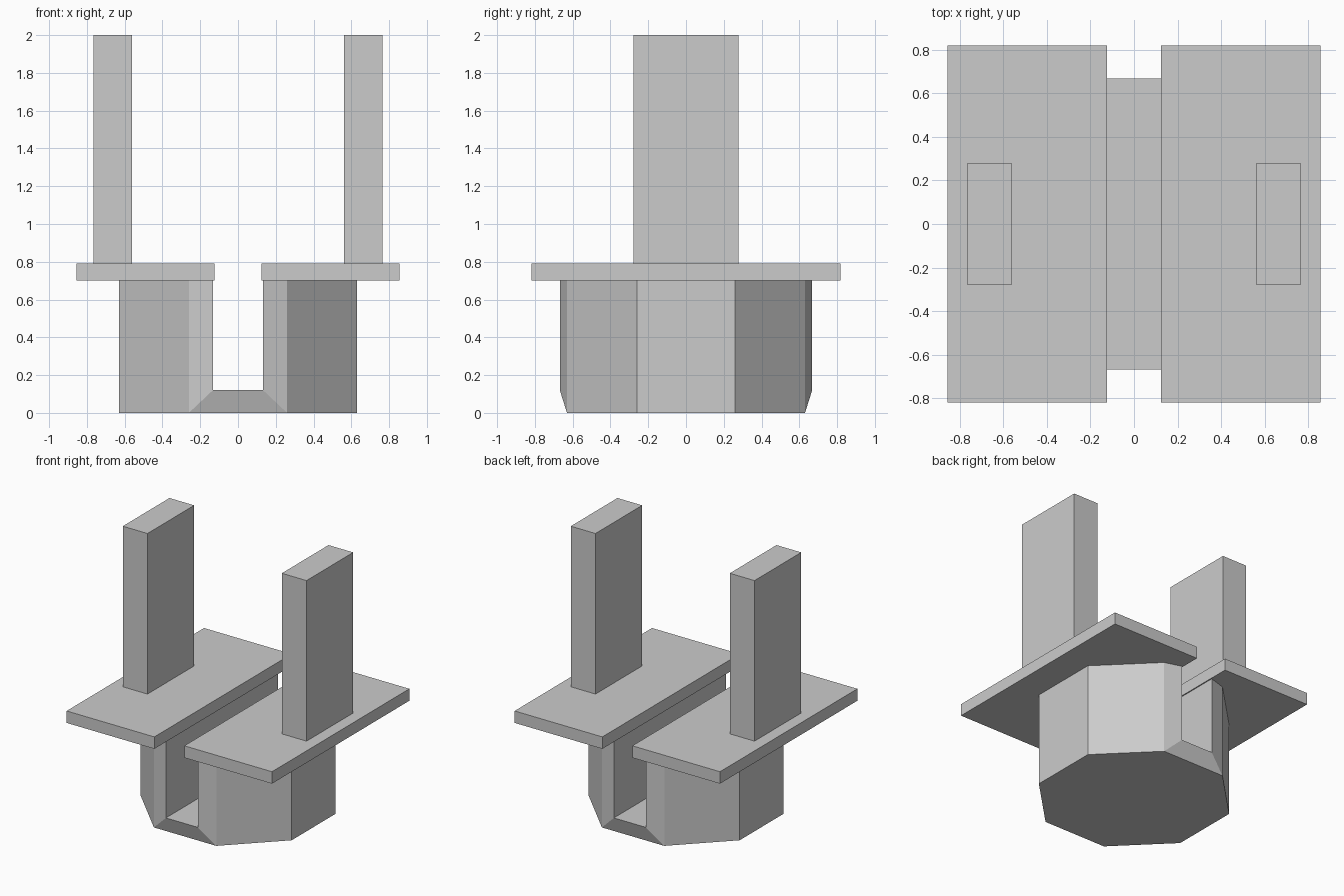
import bpy, bmesh

if "Cube" in bpy.data.objects:
    bpy.data.objects.remove(bpy.data.objects["Cube"])


def add_mirrored(name, bm):
    """Turn a right-half bmesh into an object mirrored across x = 0."""
    bmesh.ops.recalc_face_normals(bm, faces=bm.faces)
    mesh = bpy.data.meshes.new(name)
    bm.to_mesh(mesh)
    bm.free()
    obj = bpy.data.objects.new(name, mesh)
    bpy.context.collection.objects.link(obj)
    mod = obj.modifiers.new("Mirror", 'MIRROR')
    mod.use_axis = (True, False, False)
    mod.merge_threshold = 0.0005
    return obj


def box(name, lo, hi):
    bm = bmesh.new()
    bmesh.ops.create_cube(bm, size=1)
    for v in bm.verts:
        v.co = [(a + b) / 2 + c * (b - a) for a, b, c in zip(lo, hi, v.co)]
    return add_mirrored(name, bm)


# Octagonal base with a channel running front to back
TOP, FLOOR = 0.70, 0.12
bm = bmesh.new()
side = [(0.26, -0.63), (0.63, -0.26), (0.63, 0.26), (0.26, 0.63)]
low = [bm.verts.new((x, y, 0)) for x, y in side]
high = [bm.verts.new((x, y, TOP)) for x, y in side]
for i in range(3):
    bm.faces.new((low[i], low[i + 1], high[i + 1], high[i]))

lips, rims, mids, feet = [], [], [], []
for s, i in ((-1, 0), (1, 3)):
    lip = bm.verts.new((0.133, s * 0.668, FLOOR))
    rim = bm.verts.new((0.133, s * 0.668, TOP))
    mid = bm.verts.new((0, s * 0.668, FLOOR))
    foot = bm.verts.new((0, s * 0.63, 0))
    bm.faces.new((low[i], high[i], rim, lip))    # cheek beside the channel
    bm.faces.new((foot, low[i], lip, mid))       # sloped sill
    lips.append(lip)
    rims.append(rim)
    mids.append(mid)
    feet.append(foot)

bm.faces.new((lips[0], lips[1], rims[1], rims[0]))    # channel wall
bm.faces.new((mids[0], lips[0], lips[1], mids[1]))    # channel floor
bm.faces.new([feet[0], *low, feet[1]])                # underside
bm.faces.new([rims[0], *high, rims[1]])               # top
add_mirrored("base", bm)

# Flat plates and upright prongs, one on each side
box("plates", (0.125, -0.818, TOP), (0.856, 0.818, 0.79))
box("prongs", (0.56, -0.278, 0.79), (0.766, 0.278, 2.0))
